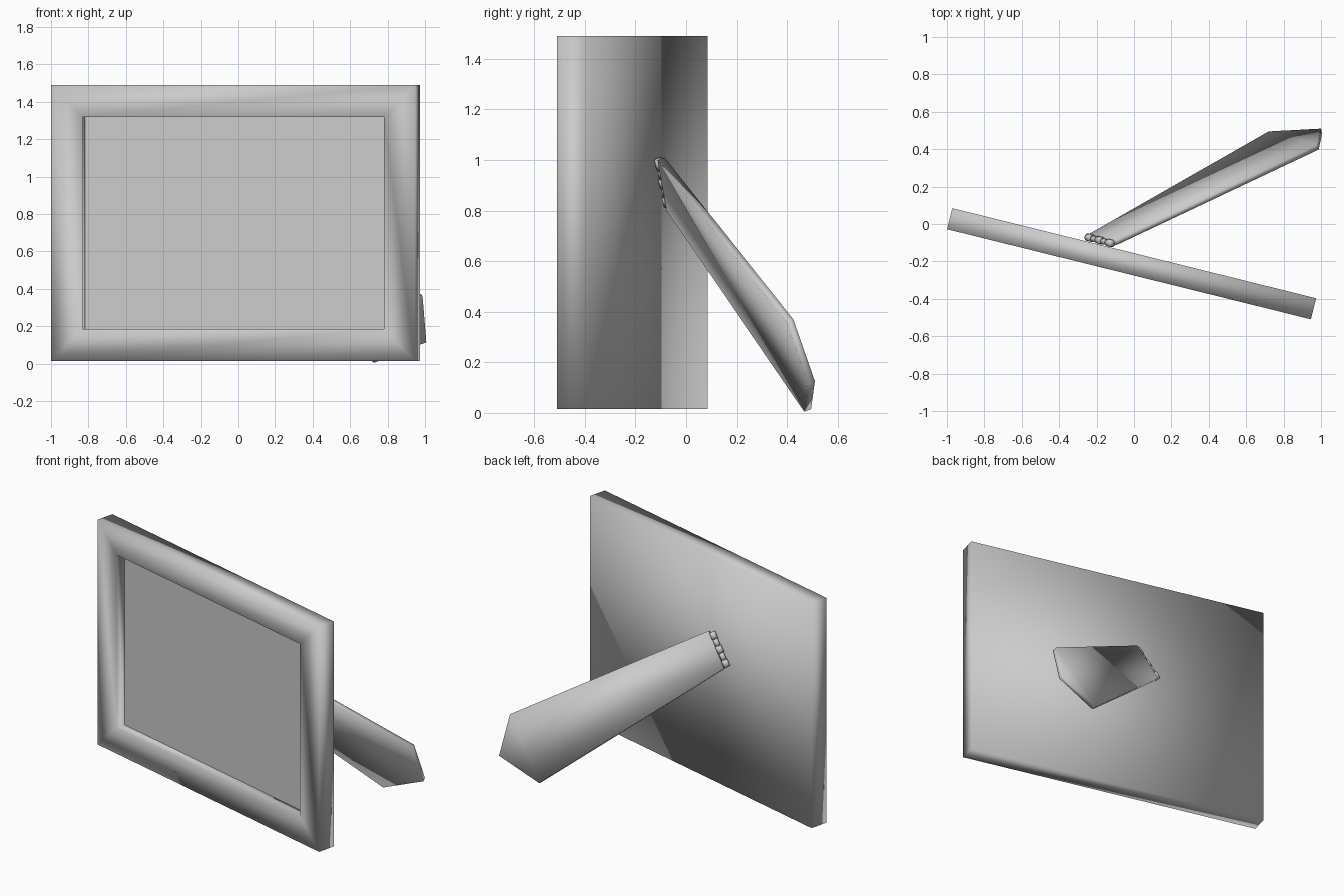
import bpy, bmesh, math
from mathutils import Vector, Matrix

cube = bpy.data.objects.get("Cube")
if cube:
    bpy.data.objects.remove(cube)

grey = bpy.data.materials.new("plain_grey")
grey.use_nodes = True
COLOUR = (0.6, 0.6, 0.6, 1)
grey.diffuse_color = COLOUR
grey.node_tree.nodes["Principled BSDF"].inputs["Base Color"].default_value = COLOUR


def finish(name, bm, smooth=True):
    bmesh.ops.recalc_face_normals(bm, faces=bm.faces)
    for f in bm.faces:
        f.smooth = smooth
    mesh = bpy.data.meshes.new(name)
    bm.to_mesh(mesh)
    bm.free()
    mesh.materials.append(grey)
    obj = bpy.data.objects.new(name, mesh)
    bpy.context.collection.objects.link(obj)
    return obj


def ring(bm, half_x, half_z, y):
    return [bm.verts.new((sx * half_x, y, sz * half_z))
            for sx, sz in ((-1, -1), (1, -1), (1, 1), (-1, 1))]


def bridge(bm, a, b):
    for i in range(len(a)):
        j = (i + 1) % len(a)
        bm.faces.new((a[i], a[j], b[j], b[i]))


# The frame is modelled square-on, then turned and placed
W, H, T, RAIL, RECESS = 1.002, 0.738, 0.058, 0.172, 0.06
place = Matrix.Translation((-0.0125, -0.2125, 0.7525)) @ Matrix.Rotation(math.radians(-13.9), 4, 'Z')

# Frame: back panel, outer sides, mitred front rails and inner walls
bm = bmesh.new()
rings = [ring(bm, W, H, T), ring(bm, W, H, -T),
         ring(bm, W - RAIL, H - RAIL, -T),
         ring(bm, W - RAIL, H - RAIL, RECESS - T)]
bm.faces.new(rings[0])
for a, b in zip(rings, rings[1:]):
    bridge(bm, a, b)
finish("frame", bm).matrix_world = place

# Recessed picture panel, flat
bm = bmesh.new()
bm.faces.new(ring(bm, W - RAIL, H - RAIL, RECESS - T))
panel = finish("picture_panel", bm, False)
if panel.data.polygons[0].normal.y > 0:
    panel.data.flip_normals()
panel.matrix_world = place

# Support leg: tapered plank with a pointed foot
outer = [Vector(p) for p in ((-0.10, -0.085, 1.01), (-0.235, -0.05, 0.81),
                             (0.72, 0.495, 0.015), (1.0, 0.51, 0.125),
                             (0.98, 0.425, 0.37))]
thickness = Vector((0.23, -0.91, -0.34)) * 0.03
bm = bmesh.new()
back = [bm.verts.new(p) for p in outer]
front = [bm.verts.new(p + thickness) for p in outer]
bm.faces.new(back)
bm.faces.new(front[::-1])
bridge(bm, back, front)
finish("support_leg", bm)

# Hinge: alternating knuckles along the tilted pin
top, low = Vector((-0.115, -0.105, 1.0)), Vector((-0.25, -0.07, 0.82))
axis = low - top
turn = axis.to_track_quat('Z', 'Y').to_matrix().to_4x4()
COUNT = 5
for i in range(COUNT):
    bm = bmesh.new()
    r = 0.02 if i % 2 == 0 else 0.016
    centre = top + axis * ((i + 0.5) / COUNT)
    bmesh.ops.create_cone(bm, cap_ends=True, segments=12, radius1=r, radius2=r,
                          depth=axis.length / COUNT * 0.96,
                          matrix=Matrix.Translation(centre) @ turn)
    finish(f"hinge_knuckle_{i + 1}", bm)
